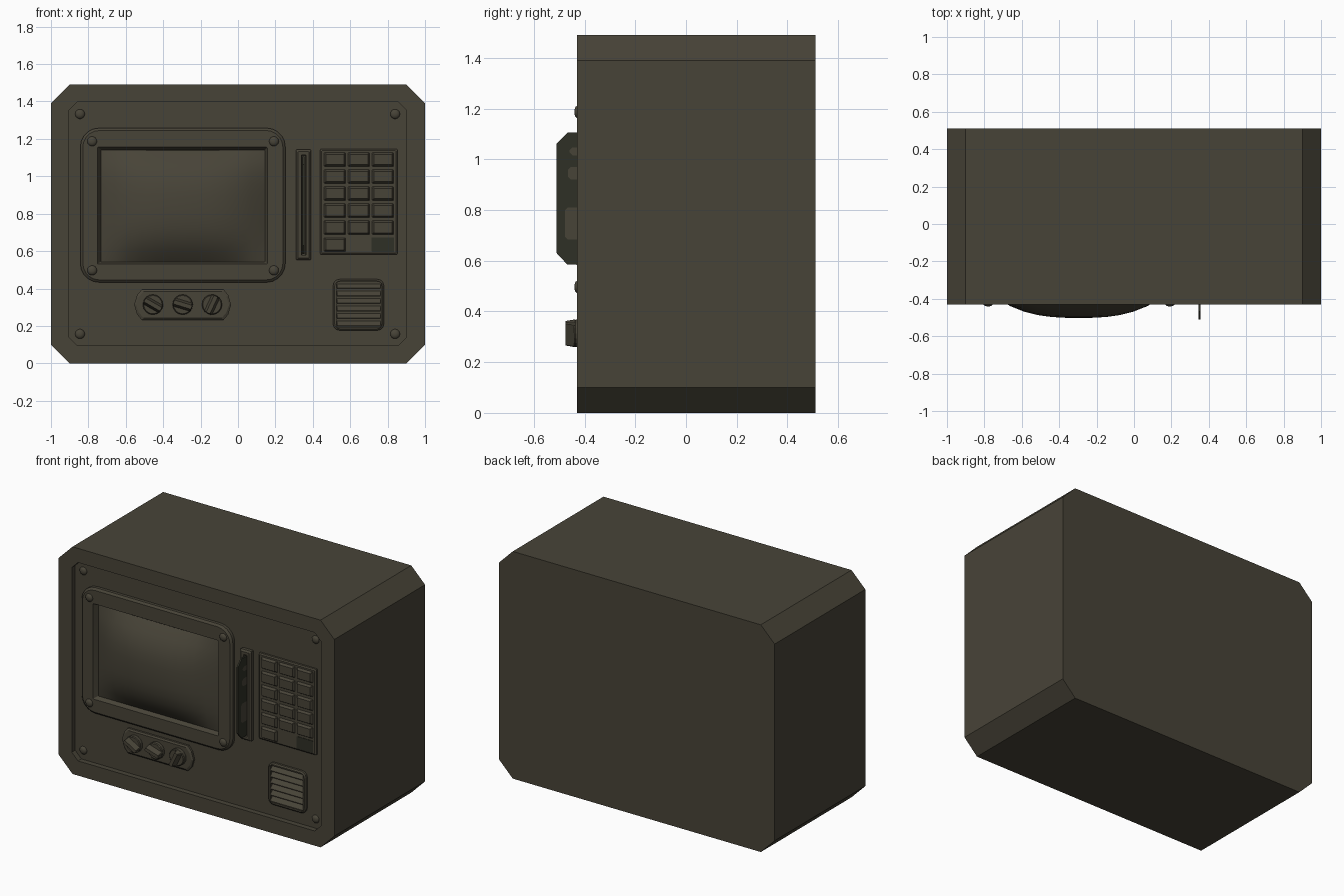
import bpy, bmesh, math
from mathutils import Matrix, Vector

if "Cube" in bpy.data.objects:
    bpy.data.objects.remove(bpy.data.objects["Cube"])


def material(name, rgb):
    m = bpy.data.materials.new(name)
    m.diffuse_color = (*rgb, 1)
    m.use_nodes = True
    m.node_tree.nodes["Principled BSDF"].inputs["Base Color"].default_value = m.diffuse_color
    return m


OLIVE = material("olive_brown", (0.064, 0.057, 0.039))
DARK = material("dark_olive", (0.028, 0.029, 0.019))
PANEL = -0.395   # depth of the recessed front panel
FACE = -0.43     # front rim of the cabinet


def finish(name, bm, mat=OLIVE, smooth=None):
    bmesh.ops.recalc_face_normals(bm, faces=bm.faces)
    me = bpy.data.meshes.new(name)
    bm.to_mesh(me)
    bm.free()
    ob = bpy.data.objects.new(name, me)
    bpy.context.collection.objects.link(ob)
    me.materials.append(mat)
    if smooth:
        bpy.ops.object.select_all(action='DESELECT')
        ob.select_set(True)
        bpy.context.view_layer.objects.active = ob
        bpy.ops.object.shade_smooth_by_angle(angle=math.radians(smooth))
    return ob


def outline(x0, x1, z0, z1, r, seg=1):
    """Rectangle in x/z with chamfered (seg 1) or rounded corners."""
    pts = []
    for cx, cz, a0 in ((x1 - r, z1 - r, 0), (x0 + r, z1 - r, 90),
                       (x0 + r, z0 + r, 180), (x1 - r, z0 + r, 270)):
        for i in range(seg + 1):
            a = math.radians(a0 + 90 * i / seg)
            pts.append((cx + r * math.cos(a), cz + r * math.sin(a)))
    return pts


def circle(x, z, r, n=14):
    return [(x + r * math.cos(2 * math.pi * i / n), z + r * math.sin(2 * math.pi * i / n)) for i in range(n)]


def loft(bm, *rings):
    """Skin a closed solid through (outline, y) rings."""
    loops = [[bm.verts.new((x, y, z)) for x, z in pts] for pts, y in rings]
    for a, b in zip(loops, loops[1:]):
        for i in range(len(a)):
            j = (i + 1) % len(a)
            bm.faces.new((a[i], a[j], b[j], b[i]))
    bm.faces.new(loops[0])
    bm.faces.new(loops[-1])


# Cabinet: chamfered box with a recessed front panel
bm = bmesh.new()
shell = outline(-1, 1, 0, 1.49, 0.1)
recess = outline(-0.905, 0.902, 0.096, 1.397, 0.045)
loft(bm, (shell, 0.51), (shell, FACE), (recess, FACE), (recess, PANEL))
finish("cabinet", bm)

# Screen bezel with rounded corners and sloped opening
bm = bmesh.new()
loft(bm,
     (outline(-0.843, 0.253, 0.433, 1.258, 0.10, 5), PANEL + 0.01),
     (outline(-0.843, 0.253, 0.433, 1.258, 0.10, 5), -0.415),
     (outline(-0.83, 0.24, 0.446, 1.245, 0.09, 5), -0.427),
     (outline(-0.752, 0.157, 0.53, 1.156, 0.006, 5), -0.427),
     (outline(-0.728, 0.139, 0.546, 1.136, 0.004, 5), -0.385))
finish("screen_bezel", bm, smooth=30)

# Bulging screen glass
bm = bmesh.new()
NX, NZ = 12, 10
grid = []
for j in range(NZ + 1):
    v = 2 * j / NZ - 1
    row = []
    for i in range(NX + 1):
        u = 2 * i / NX - 1
        bulge = (1 - abs(u) ** 2.8) * (1 - abs(v) ** 2.8)
        row.append(bm.verts.new((-0.295 + 0.438 * u, -0.398 - 0.104 * bulge, 0.841 + 0.298 * v)))
    grid.append(row)
for j in range(NZ):
    for i in range(NX):
        bm.faces.new((grid[j][i], grid[j][i + 1], grid[j + 1][i + 1], grid[j + 1][i]))
for f in bm.faces:
    f.smooth = True
screen = finish("screen", bm)
if screen.data.polygons[0].normal.y > 0:
    screen.data.flip_normals()


# Domed screws on the bezel and the panel corners
def screws(name, xs, zs, y):
    bm = bmesh.new()
    for x in xs:
        for z in zs:
            loft(bm, (circle(x, z, 0.026), y + 0.006), (circle(x, z, 0.026), y - 0.003),
                 (circle(x, z, 0.02), y - 0.01), (circle(x, z, 0.009), y - 0.014))
    finish(name, bm, smooth=50)


screws("bezel_screws", (-0.78, 0.192), (0.497, 1.187), -0.426)
screws("panel_screws", (-0.845, 0.84), (0.157, 1.333), PANEL)

# Card slot frame
bm = bmesh.new()
loft(bm,
     (outline(0.31, 0.39, 0.553, 1.142, 0.003), PANEL + 0.01),
     (outline(0.31, 0.39, 0.553, 1.142, 0.003), -0.417),
     (outline(0.32, 0.38, 0.563, 1.132, 0.003), -0.427),
     (outline(0.339, 0.363, 0.578, 1.114, 0.002), -0.427),
     (outline(0.342, 0.36, 0.581, 1.111, 0.002), -0.385))
finish("card_slot", bm)

# Inserted card, chamfered at its outer corners, with pale label patches
bm = bmesh.new()
profile = [(-0.38, 0.585), (-0.468, 0.585), (-0.51, 0.63), (-0.51, 1.062), (-0.468, 1.105), (-0.38, 1.105)]
sides = [[bm.verts.new((x, y, z)) for y, z in profile] for x in (0.346, 0.356)]
for s in sides:
    bm.faces.new(s)
for i in range(6):
    j = (i + 1) % 6
    bm.faces.new((sides[0][i], sides[0][j], sides[1][j], sides[1][i]))
finish("card", bm, DARK)
bm = bmesh.new()
for z0, z1, y0 in ((0.684, 0.81, -0.478), (0.92, 0.97, -0.466), (1.016, 1.047, -0.46)):
    c = 0.012
    patch = [(-0.40, z0), (y0 + c, z0), (y0, z0 + c), (y0, z1 - c), (y0 + c, z1), (-0.40, z1)]
    for x in (0.3455, 0.3565):
        bm.faces.new([bm.verts.new((x, y, z)) for y, z in (patch if x > 0.35 else patch[::-1])])
finish("card_patches", bm)

# Keypad plate, keys, and the one empty key socket
bm = bmesh.new()
loft(bm, (outline(0.438, 0.854, 0.583, 1.145, 0.003), PANEL + 0.01),
     (outline(0.438, 0.854, 0.583, 1.145, 0.003), -0.408),
     (outline(0.446, 0.846, 0.591, 1.137, 0.003), -0.414))
finish("keypad_plate", bm)
keys, socket = bmesh.new(), bmesh.new()
for row in range(6):
    for col in range(3):
        x0, z1 = 0.458 + 0.1285 * col, 1.129 - 0.091 * row
        x1, z0 = x0 + 0.12, z1 - 0.079
        if row == 5 and col == 1:
            continue
        if row == 5 and col == 2:
            loft(socket, (outline(x0, x1, z0, z1, 0.002), -0.41), (outline(x0, x1, z0, z1, 0.002), -0.417))
            continue
        loft(keys, (outline(x0, x1, z0, z1, 0.003), -0.41),
             (outline(x0 + 0.012, x1 - 0.012, z0 + 0.012, z1 - 0.012, 0.003), -0.429))
finish("keys", keys)
finish("empty_key_socket", socket, DARK)

# Knob plate with bowed ends
bm = bmesh.new()


def bowed(d):
    pts = [(-0.515 + d, 0.395 - d), (-0.515 + d, 0.232 + d)]
    left = [(-0.515 + d, 0.395 - d), (-0.54 + d, 0.365 - d), (-0.555 + d, 0.314),
            (-0.54 + d, 0.262 + d), (-0.515 + d, 0.232 + d)]
    return left + [(-0.592 - x, z) for x, z in reversed(left)]


loft(bm, (bowed(0), PANEL + 0.01), (bowed(0), -0.408), (bowed(0.01), -0.415))
finish("knob_plate", bm)

# Three knobs with turned grips
bm = bmesh.new()
for x, angle in ((-0.455, -30), (-0.296, -17), (-0.139, 65)):
    z = 0.314
    loft(bm, (circle(x, z, 0.054, 16), -0.405), (circle(x, z, 0.054, 16), -0.436),
         (circle(x, z, 0.049, 16), -0.441))
    before = len(bm.verts)
    loft(bm, (outline(-0.052, 0.052, -0.024, 0.024, 0.006), -0.438),
         (outline(-0.05, 0.05, -0.011, 0.011, 0.004), -0.475))
    bm.verts.ensure_lookup_table()
    turn = Matrix.Translation((x, 0, z)) @ Matrix.Rotation(math.radians(-angle), 4, 'Y')
    bmesh.ops.transform(bm, matrix=turn, verts=bm.verts[before:])
finish("knobs", bm)

# Vent frame with rounded corners
bm = bmesh.new()
loft(bm,
     (outline(0.508, 0.78, 0.176, 0.45, 0.035, 3), PANEL + 0.01),
     (outline(0.508, 0.78, 0.176, 0.45, 0.035, 3), -0.409),
     (outline(0.516, 0.772, 0.184, 0.442, 0.03, 3), -0.416),
     (outline(0.527, 0.764, 0.194, 0.434, 0.008, 3), -0.416),
     (outline(0.527, 0.764, 0.194, 0.434, 0.008, 3), -0.385))
finish("vent_frame", bm)

# Sloping vent slats
bm = bmesh.new()
for k in range(6):
    top = 0.434 - 0.04 * k
    wedge = [(-0.386, top), (-0.420, top - 0.032), (-0.420, top - 0.036), (-0.386, top - 0.036)]
    ends = [[bm.verts.new((x, y, z)) for y, z in wedge] for x in (0.528, 0.763)]
    for e in ends:
        bm.faces.new(e)
    for i in range(4):
        j = (i + 1) % 4
        bm.faces.new((ends[0][i], ends[0][j], ends[1][j], ends[1][i]))
finish("vent_slats", bm)
